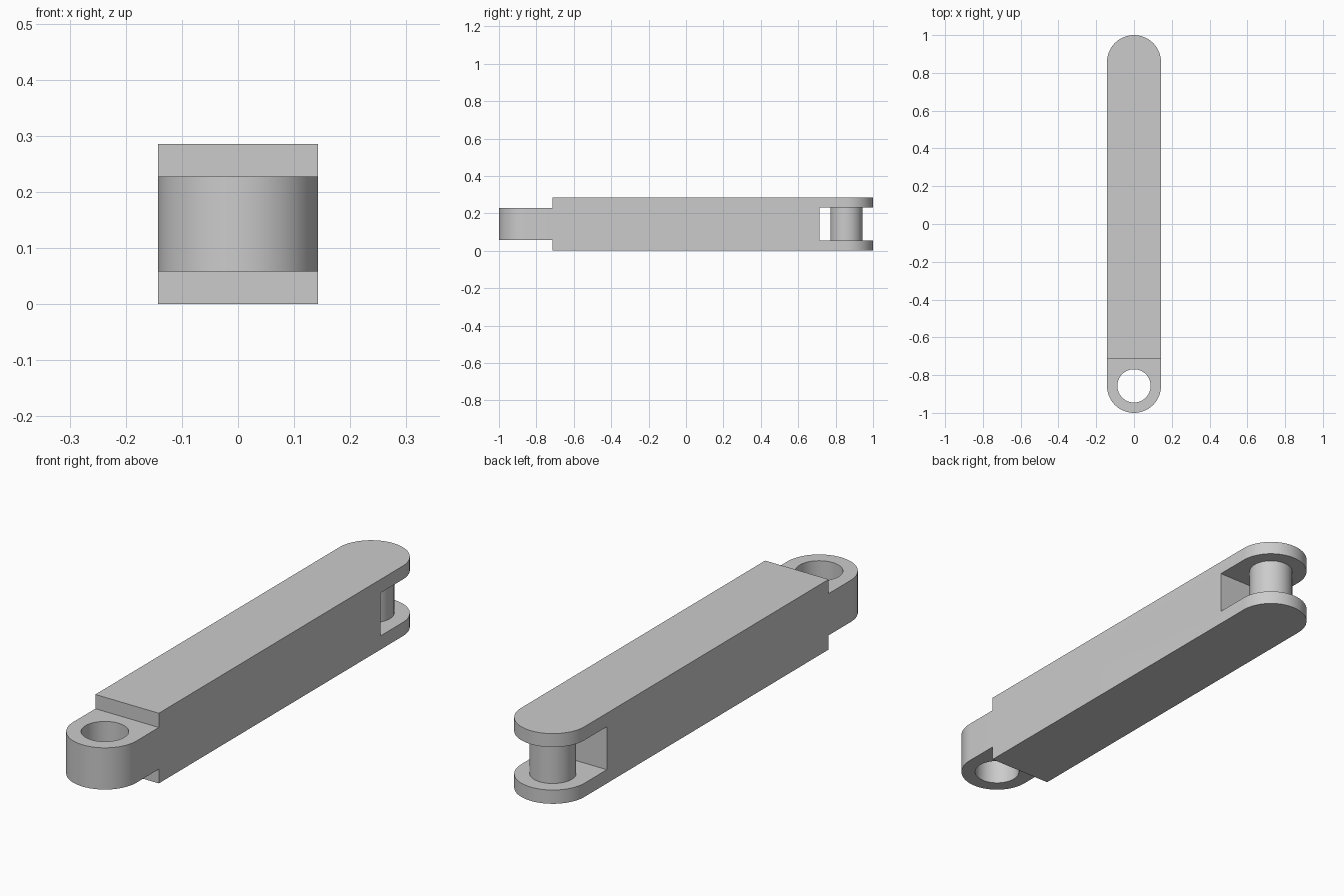
import bpy, bmesh
from math import pi, sin, cos, radians

cube = bpy.data.objects.get("Cube")
if cube:
    bpy.data.objects.remove(cube, do_unlink=True)

R = 0.143            # half width and end radius
H = 2 * R            # height
END = 1 - R          # centre of each rounded end
STEP = 1 - 2 * R     # where tongue and fork begin
ARC = 32             # segments per half circle

grey = bpy.data.materials.new("plain grey")
grey.use_nodes = True
colour = (0.6, 0.6, 0.6, 1)
grey.diffuse_color = colour
grey.node_tree.nodes["Principled BSDF"].inputs["Base Color"].default_value = colour


def prism(name, outline, z0, z1):
    """Extrude a flat outline from z0 to z1."""
    bm = bmesh.new()
    face = bm.faces.new([bm.verts.new((x, y, z0)) for x, y in outline])
    up = bmesh.ops.extrude_face_region(bm, geom=[face])["geom"]
    top = [v for v in up if isinstance(v, bmesh.types.BMVert)]
    bmesh.ops.translate(bm, verts=top, vec=(0, 0, z1 - z0))
    bmesh.ops.recalc_face_normals(bm, faces=bm.faces)
    mesh = bpy.data.meshes.new(name)
    bm.to_mesh(mesh)
    bm.free()
    mesh.materials.append(grey)
    obj = bpy.data.objects.new(name, mesh)
    bpy.context.collection.objects.link(obj)
    return obj


def rect(y0, y1, half=0.3):
    return [(-half, y0), (half, y0), (half, y1), (-half, y1)]


def arc(y, r, start, sweep, n):
    return [(r * cos(start + sweep * i / n), y + r * sin(start + sweep * i / n))
            for i in range(n + 1)]


def circle(y, r):
    return arc(y, r, 0, 2 * pi, 2 * ARC)[:-1]


# Link bar with round ends
bar = prism("link_bar", arc(END, R, 0, pi, ARC) + arc(-END, R, pi, pi, ARC), 0, H)

# Cut the tongue steps, its eye and the fork slot
cutters = [
    prism("tongue_upper_cutter", rect(-1.2, -STEP), 0.228, 0.5),
    prism("tongue_lower_cutter", rect(-1.2, -STEP), -0.2, 0.058),
    prism("eye_cutter", circle(-END, 0.088), -0.2, 0.5),
    prism("fork_slot_cutter", rect(STEP, 1.2), 0.056, 0.231),
]
bpy.context.view_layer.objects.active = bar
for cutter in cutters:
    cutter.hide_render = True
    mod = bar.modifiers.new("cut", "BOOLEAN")
    mod.operation = "DIFFERENCE"
    mod.solver = "EXACT"
    mod.object = cutter
    bpy.ops.object.modifier_apply(modifier=mod.name)
for cutter in cutters:
    bpy.data.objects.remove(cutter, do_unlink=True)

# Pin across the fork
pin = prism("fork_pin", circle(END, 0.0857), 0.055, 0.232)

bpy.ops.object.select_all(action="DESELECT")
for obj in (bar, pin):
    obj.select_set(True)
bpy.ops.object.shade_smooth_by_angle(angle=radians(30))
